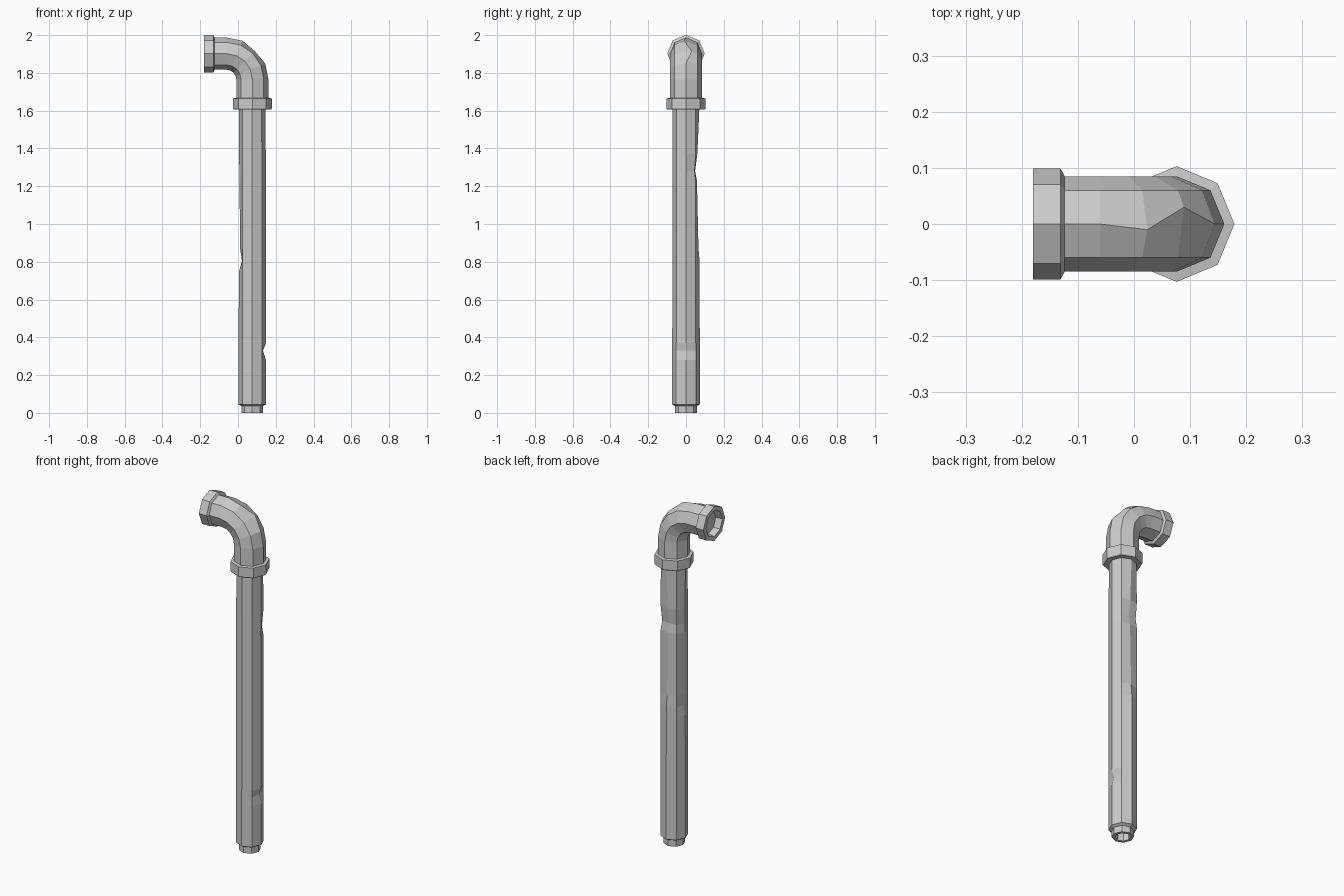
import bpy, math
from mathutils import Vector

if "Cube" in bpy.data.objects:
    bpy.data.objects.remove(bpy.data.objects["Cube"])

SIDES = 8
CX = 0.076                 # axis of the upright pipe
BEND = Vector((-0.061, 0, 1.765))   # centre of the elbow bend
BEND_R = 0.137


def loft(name, rings, moves=(), close=False):
    """Rings are (centre x, centre z, turn in degrees, radius).
    Moves are (ring, side, outward shift, y shift) for dents."""
    verts, faces = [], []
    for x, z, turn, r in rings:
        t = math.radians(turn)
        n = Vector((math.cos(t), 0, math.sin(t)))
        for k in range(SIDES):
            a = 2 * math.pi * k / SIDES
            verts.append(Vector((x, 0, z)) + r * (math.cos(a) * n + Vector((0, math.sin(a), 0))))
    for ring, side, out, dy in moves:
        x, z = rings[ring][:2]
        v = verts[ring * SIDES + side]
        d = (v - Vector((x, 0, z))).normalized()
        verts[ring * SIDES + side] = v + d * out + Vector((0, dy, 0))
    count = len(rings)
    for i in range(count if close else count - 1):
        j = (i + 1) % count
        for k in range(SIDES):
            m = (k + 1) % SIDES
            faces.append((i * SIDES + k, i * SIDES + m, j * SIDES + m, j * SIDES + k))
    if not close:
        faces.append(tuple(reversed(range(SIDES))))
        faces.append(tuple(range((count - 1) * SIDES, count * SIDES)))
    mesh = bpy.data.meshes.new(name)
    mesh.from_pydata([tuple(v) for v in verts], [], faces)
    mesh.update()
    ob = bpy.data.objects.new(name, mesh)
    bpy.context.collection.objects.link(ob)
    return ob


# Upright pipe: recessed bottom nub, then the long dented shaft
profile = [(0.06, 0.036), (0.0, 0.04), (0.0, 0.057), (0.036, 0.057), (0.045, 0.073),
           (0.28, 0.073), (0.33, 0.073), (0.37, 0.073), (0.75, 0.072), (0.805, 0.072),
           (0.87, 0.072), (1.23, 0.072), (1.28, 0.072), (1.37, 0.072), (1.62, 0.071)]
dents = [(6, 0, -0.016, 0),                                        # low, right side
         (8, 4, -0.003, 0), (9, 4, -0.018, 0), (10, 4, -0.008, 0),  # middle, left side
         (11, 4, -0.005, 0), (12, 4, -0.004, 0), (13, 4, -0.003, 0),
         (10, 2, -0.006, 0), (11, 2, -0.014, 0),                   # high, back
         (12, 2, -0.024, 0), (13, 2, -0.012, 0), (12, 1, -0.008, 0), (12, 3, -0.006, 0)]
loft("upright_pipe", [(CX - 0.001, z, 0, r) for z, r in profile], dents)

# Collar joining pipe and elbow
loft("collar", [(CX, z, 0, r) for z, r in
                [(1.605, 0.068), (1.605, 0.099), (1.611, 0.103), (1.665, 0.103), (1.668, 0.08)]])

# Elbow: straight start, quarter bend, straight end
elbow = [(CX, 1.65, 0, 0.085)]
for i in range(5):
    deg = 22.5 * i
    t = math.radians(deg)
    elbow.append((BEND.x + BEND_R * math.cos(t), BEND.z + BEND_R * math.sin(t), deg, 0.085))
elbow.append((-0.14, BEND.z + BEND_R, 90, 0.085))
loft("elbow", elbow, [(3, 0, -0.010, 0.03), (4, 0, 0, -0.01)])

# Open end flange with a hollow mouth
loft("mouth_flange", [(x, BEND.z + BEND_R, 90, r) for x, r in
                      [(-0.124, 0.086), (-0.131, 0.099), (-0.18, 0.099), (-0.18, 0.074), (-0.142, 0.068)]])
